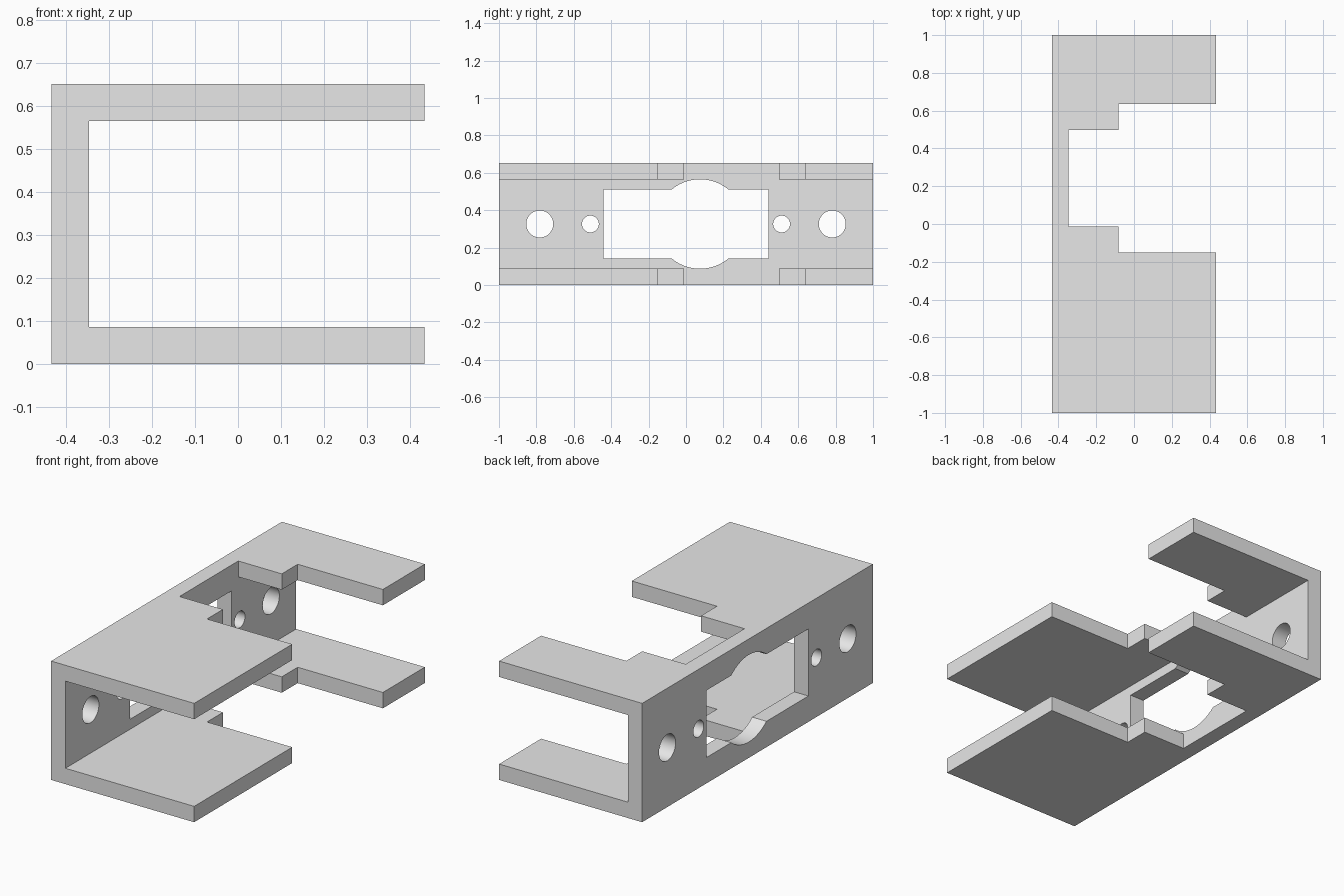
import bpy, bmesh, math
from mathutils import Matrix, Vector

cube = bpy.data.objects.get("Cube")
if cube:
    bpy.data.objects.remove(cube, do_unlink=True)

# Overall sizes
HALF_W, HEIGHT, WALL = 0.434, 0.652, 0.087
MID_Z = HEIGHT / 2
INNER_X = WALL - HALF_W          # inside face of the upright wall
STEP_X = -0.083                  # where the flange notch widens
NOTCH_Y = 0.243                  # middle of the flange notch

grey = bpy.data.materials.new("light_grey")
grey.use_nodes = True
grey.diffuse_color = (0.8, 0.8, 0.8, 1)
grey.node_tree.nodes["Principled BSDF"].inputs["Base Color"].default_value = (0.8, 0.8, 0.8, 1)


def make_object(name, bm):
    bmesh.ops.recalc_face_normals(bm, faces=bm.faces[:])
    mesh = bpy.data.meshes.new(name)
    bm.to_mesh(mesh)
    bm.free()
    mesh.materials.append(grey)
    obj = bpy.data.objects.new(name, mesh)
    bpy.context.collection.objects.link(obj)
    return obj


def prism(name, outline, height):
    bm = bmesh.new()
    face = bm.faces.new([bm.verts.new((x, y, 0)) for x, y in outline])
    result = bmesh.ops.extrude_face_region(bm, geom=[face])
    top = [v for v in result["geom"] if isinstance(v, bmesh.types.BMVert)]
    bmesh.ops.translate(bm, verts=top, vec=(0, 0, height))
    return make_object(name, bm)


def box(name, low, high):
    low, high = Vector(low), Vector(high)
    bm = bmesh.new()
    bmesh.ops.create_cube(bm, size=1, matrix=Matrix.Translation((low + high) / 2)
                          @ Matrix.Diagonal((*(high - low), 1)))
    return make_object(name, bm)


def bore(name, y, radius):
    bm = bmesh.new()
    place = Matrix.Translation((-HALF_W, y, MID_Z)) @ Matrix.Rotation(math.pi / 2, 4, "Y")
    bmesh.ops.create_cone(bm, cap_ends=True, segments=64, radius1=radius,
                          radius2=radius, depth=0.3, matrix=place)
    return make_object(name, bm)


# Plan outline with the stepped notch, extruded to the full height
wide, narrow = 0.393, 0.255
bracket = prism("servo_bracket", [
    (-HALF_W, -1), (HALF_W, -1),
    (HALF_W, NOTCH_Y - wide), (STEP_X, NOTCH_Y - wide),
    (STEP_X, NOTCH_Y - narrow), (INNER_X, NOTCH_Y - narrow),
    (INNER_X, NOTCH_Y + narrow), (STEP_X, NOTCH_Y + narrow),
    (STEP_X, NOTCH_Y + wide), (HALF_W, NOTCH_Y + wide),
    (HALF_W, 1), (-HALF_W, 1)], HEIGHT)

# Channel between the flanges, then the wall window with its round relief
cutters = [
    box("channel_cutter", (INNER_X, -2, WALL), (1, 2, HEIGHT - WALL)),
    box("window_cutter", (-0.6, -0.441, MID_Z - 0.184), (-0.2, 0.441, MID_Z + 0.184)),
    bore("window_round_cutter", 0.075, 0.239),
]
# Mounting holes at both ends of the wall
for side in (-1, 1):
    cutters.append(bore("large_hole_cutter", side * 0.782, 0.072))
    cutters.append(bore("small_hole_cutter", side * 0.511, 0.045))

bpy.ops.object.select_all(action="DESELECT")
bpy.context.view_layer.objects.active = bracket
bracket.select_set(True)
for cutter in cutters:
    cutter.hide_render = True
    mod = bracket.modifiers.new(cutter.name, "BOOLEAN")
    mod.operation = "DIFFERENCE"
    mod.solver = "EXACT"
    mod.object = cutter
    bpy.ops.object.modifier_apply(modifier=mod.name)
    bpy.data.objects.remove(cutter, do_unlink=True)

# Smooth bores, sharp plate edges
bpy.ops.object.shade_smooth_by_angle(angle=math.radians(30))
